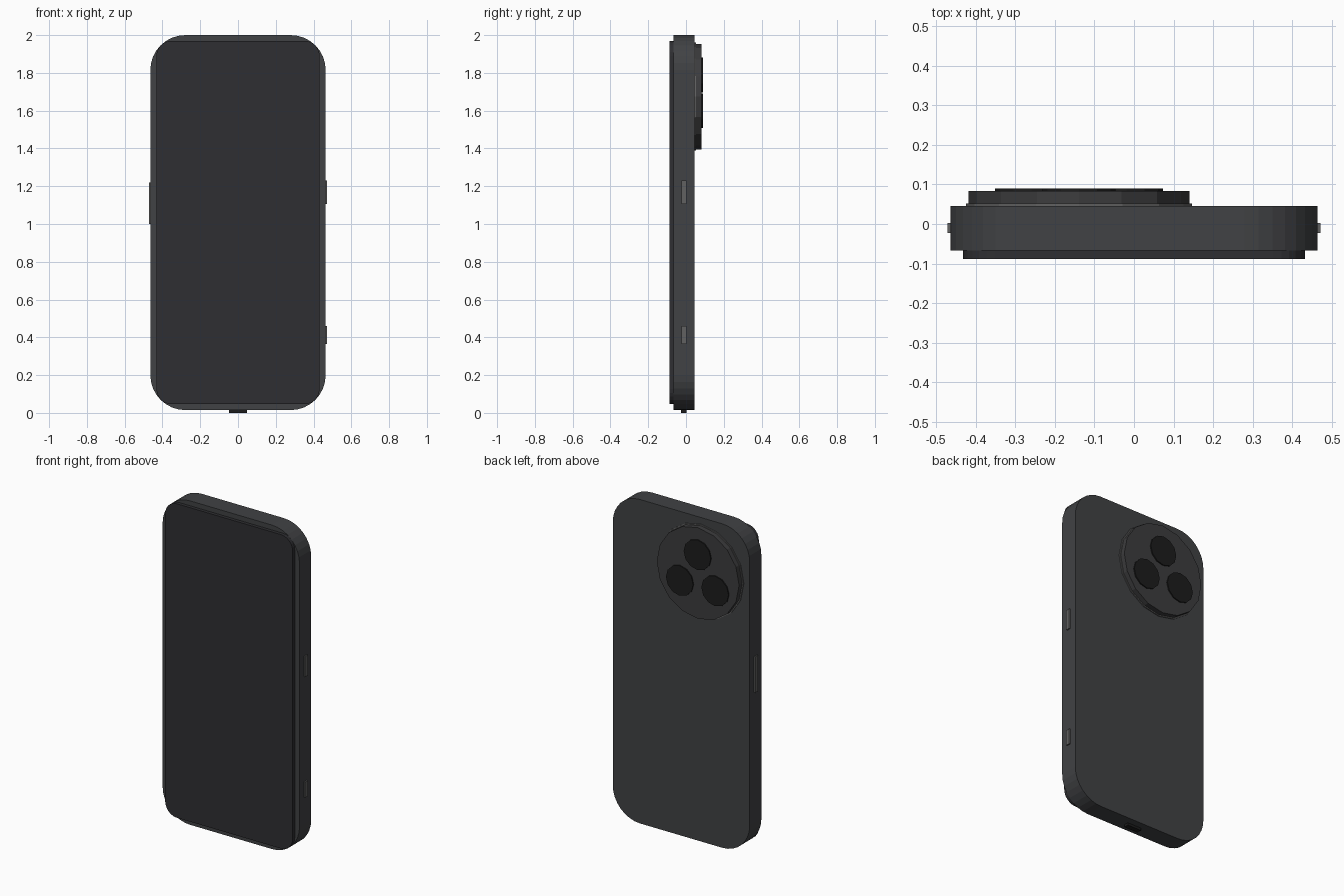
import bpy, bmesh
from math import sin, cos, pi

if "Cube" in bpy.data.objects:
    bpy.data.objects.remove(bpy.data.objects["Cube"])


def material(name, r, g, b):
    m = bpy.data.materials.new(name)
    m.diffuse_color = (r, g, b, 1)
    m.use_nodes = True
    m.node_tree.nodes["Principled BSDF"].inputs["Base Color"].default_value = m.diffuse_color
    return m


FRAME = material("frame_grey", 0.052, 0.054, 0.058)
GLASS = material("dark_glass", 0.028, 0.028, 0.032)
PLATE = material("plate_grey", 0.045, 0.045, 0.047)
METAL = material("metal", 0.12, 0.12, 0.12)
LENS = material("lens_black", 0.012, 0.012, 0.012)


def extrude_outline(name, pts, y0, y1, mat):
    """Extrude an outline in the xz plane from y0 to y1."""
    bm = bmesh.new()
    face = bm.faces.new([bm.verts.new((x, y0, z)) for x, z in pts])
    new = bmesh.ops.extrude_face_region(bm, geom=[face])["geom"]
    bmesh.ops.translate(bm, vec=(0, y1 - y0, 0),
                        verts=[v for v in new if isinstance(v, bmesh.types.BMVert)])
    bmesh.ops.recalc_face_normals(bm, faces=bm.faces)
    mesh = bpy.data.meshes.new(name)
    bm.to_mesh(mesh)
    bm.free()
    mesh.materials.append(mat)
    ob = bpy.data.objects.new(name, mesh)
    bpy.context.collection.objects.link(ob)
    return ob


def rounded(x0, x1, z0, z1, r, seg):
    corners = [(x1 - r, z1 - r), (x0 + r, z1 - r), (x0 + r, z0 + r), (x1 - r, z0 + r)]
    return [(cx + r * cos(a), cz + r * sin(a))
            for i, (cx, cz) in enumerate(corners)
            for a in [(i + k / seg) * pi / 2 for k in range(seg + 1)]]


def disc(name, x, z, r, y0, y1, sides, mat):
    pts = [(x + r * cos(2 * pi * k / sides), z + r * sin(2 * pi * k / sides))
           for k in range(sides)]
    return extrude_outline(name, pts, y0, y1, mat)


def rect(x0, x1, z0, z1):
    return [(x0, z0), (x1, z0), (x1, z1), (x0, z1)]


# Body and the slightly smaller screen slab with tighter corners
extrude_outline("body", rounded(-0.464, 0.464, 0.015, 2.0, 0.185, 8), -0.067, 0.046, FRAME)
extrude_outline("screen", rounded(-0.432, 0.432, 0.046, 1.97, 0.08, 6), -0.088, -0.048, GLASS)

# Round camera island with rim and three lenses
CX, CZ = -0.139, 1.674
disc("camera_rim", CX, CZ, 0.286, 0.04, 0.052, 16, METAL)
disc("camera_plate", CX, CZ, 0.279, 0.04, 0.083, 16, PLATE)
for i, (dx, dz) in enumerate([(0, 0.115), (-0.12, -0.075), (0.12, -0.075)]):
    disc(f"camera_lens_{i + 1}", CX + dx, CZ + dz, 0.092, 0.08, 0.09, 12, LENS)

# Side buttons and bottom port
for name, side, z0, z1 in [("power_button", 1, 1.105, 1.23), ("lower_button", 1, 0.365, 0.46),
                           ("volume_button", -1, 1.0, 1.22)]:
    xs = sorted((side * 0.455, side * 0.472))
    extrude_outline(name, rect(*xs, z0, z1), -0.023, 0.003, METAL)
extrude_outline("charging_port", rect(-0.047, 0.047, 0.0, 0.03), -0.027, 0.003, LENS)
